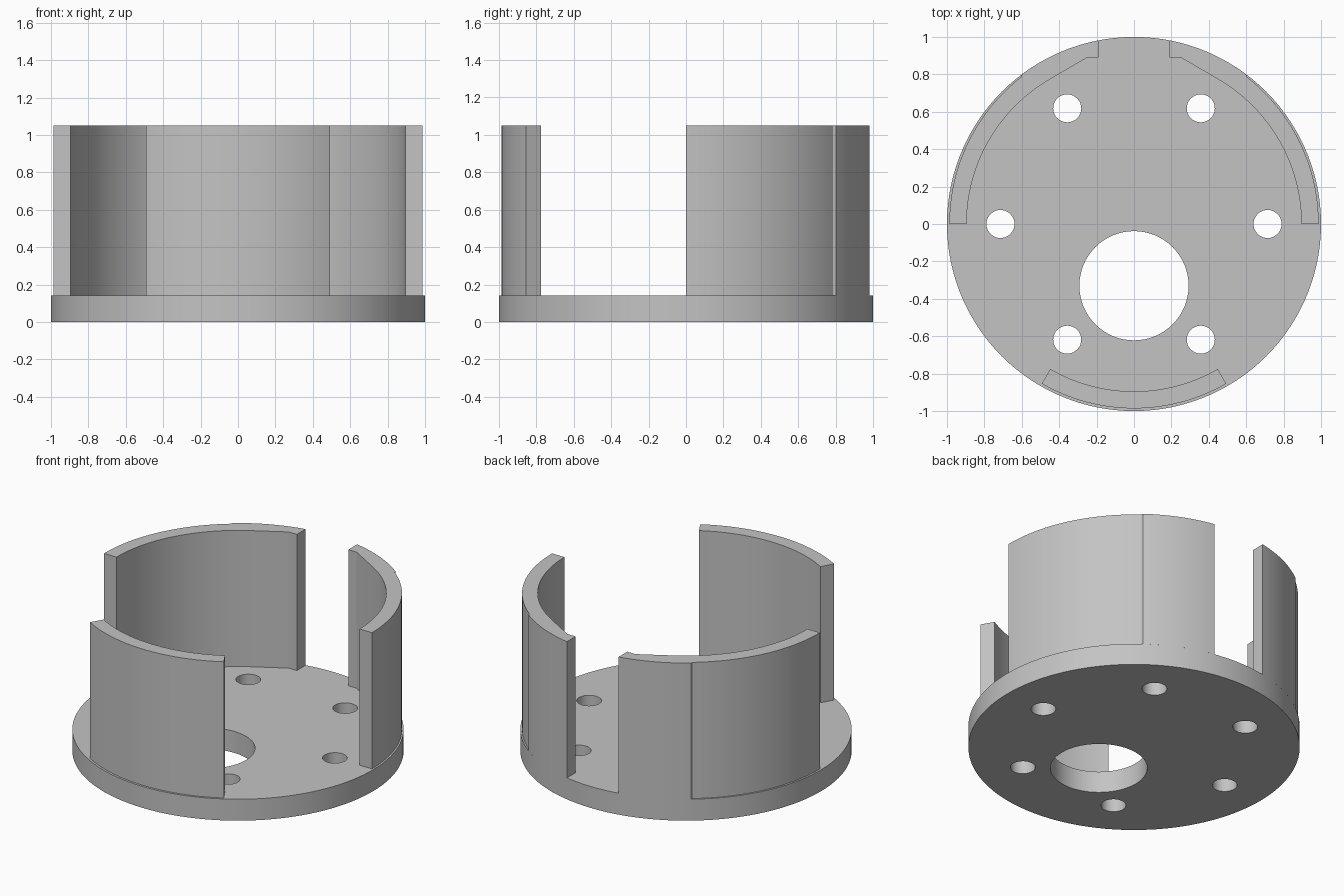
import bpy, bmesh
from math import sin, cos, pi, radians

cube = bpy.data.objects.get("Cube")
if cube:
    bpy.data.objects.remove(cube, do_unlink=True)

BASE_TOP, WALL_TOP = 0.143, 1.05
INNER = 0.895

grey = bpy.data.materials.new("light grey")
grey.use_nodes = True
COLOUR = (0.55, 0.55, 0.55, 1)
grey.diffuse_color = COLOUR
grey.node_tree.nodes["Principled BSDF"].inputs["Base Color"].default_value = COLOUR


def circle(x, y, r, n):
    return [(x + r * cos(2 * pi * i / n), y + r * sin(2 * pi * i / n)) for i in range(n)]


def arc(r0, r1, a0, a1, n):
    """Points from angle a0 to a1 (degrees), radius easing from r0 to r1."""
    pts = []
    for i in range(n + 1):
        t = i / n
        r, a = r0 + (r1 - r0) * t, radians(a0 + (a1 - a0) * t)
        pts.append((r * cos(a), r * sin(a)))
    return pts


def prism(name, loops, z0, z1):
    """Upright solid from an outline, with any further loops as through holes."""
    bm = bmesh.new()
    rims = ([], [])
    for loop in loops:
        low = [bm.verts.new((x, y, z0)) for x, y in loop]
        high = [bm.verts.new((x, y, z1)) for x, y in loop]
        for i in range(len(loop)):
            j = (i + 1) % len(loop)
            bm.faces.new((low[i], low[j], high[j], high[i]))
            rims[0].append(bm.edges.get((low[i], low[j])))
            rims[1].append(bm.edges.get((high[i], high[j])))
    for rim in rims:
        bmesh.ops.triangle_fill(bm, edges=rim, use_beauty=True, normal=(0, 0, 1))
    bmesh.ops.recalc_face_normals(bm, faces=bm.faces)
    mesh = bpy.data.meshes.new(name)
    bm.to_mesh(mesh)
    bm.free()
    mesh.materials.append(grey)
    ob = bpy.data.objects.new(name, mesh)
    bpy.context.collection.objects.link(ob)
    bpy.ops.object.select_all(action='DESELECT')
    ob.select_set(True)
    bpy.context.view_layer.objects.active = ob
    bpy.ops.object.shade_smooth_by_angle(angle=radians(30))


# Round base with a ring of six screw holes and one large offset hole
screw_holes = [circle(0.714 * cos(k * pi / 3), 0.714 * sin(k * pi / 3), 0.075, 32)
               for k in range(6)]
prism("base_plate", [circle(0, 0, 1, 120), circle(0, -0.33, 0.292, 64)] + screw_holes,
      0, BASE_TOP)

# Back walls: stepped outer skin, tangent inner flat and a squared-off end lip
outer = arc(0.987, 0.991, 0, 52.5, 24) + arc(1, 1, 53.2, 79.05, 12)
lip = [(0.19, 0.89), (0.25, 0.89)]
inner = arc(INNER, INNER, 60, 0, 28)
profile = outer + lip + inner
for name, side in (("left_wall", 1), ("right_wall", -1)):
    prism(name, [[(side * x, y) for x, y in profile]], BASE_TOP, WALL_TOP)

# Front wall segment
prism("front_wall", [arc(0.986, 0.986, 240, 300, 28) + arc(INNER, INNER, 300, 240, 28)],
      BASE_TOP, WALL_TOP)
